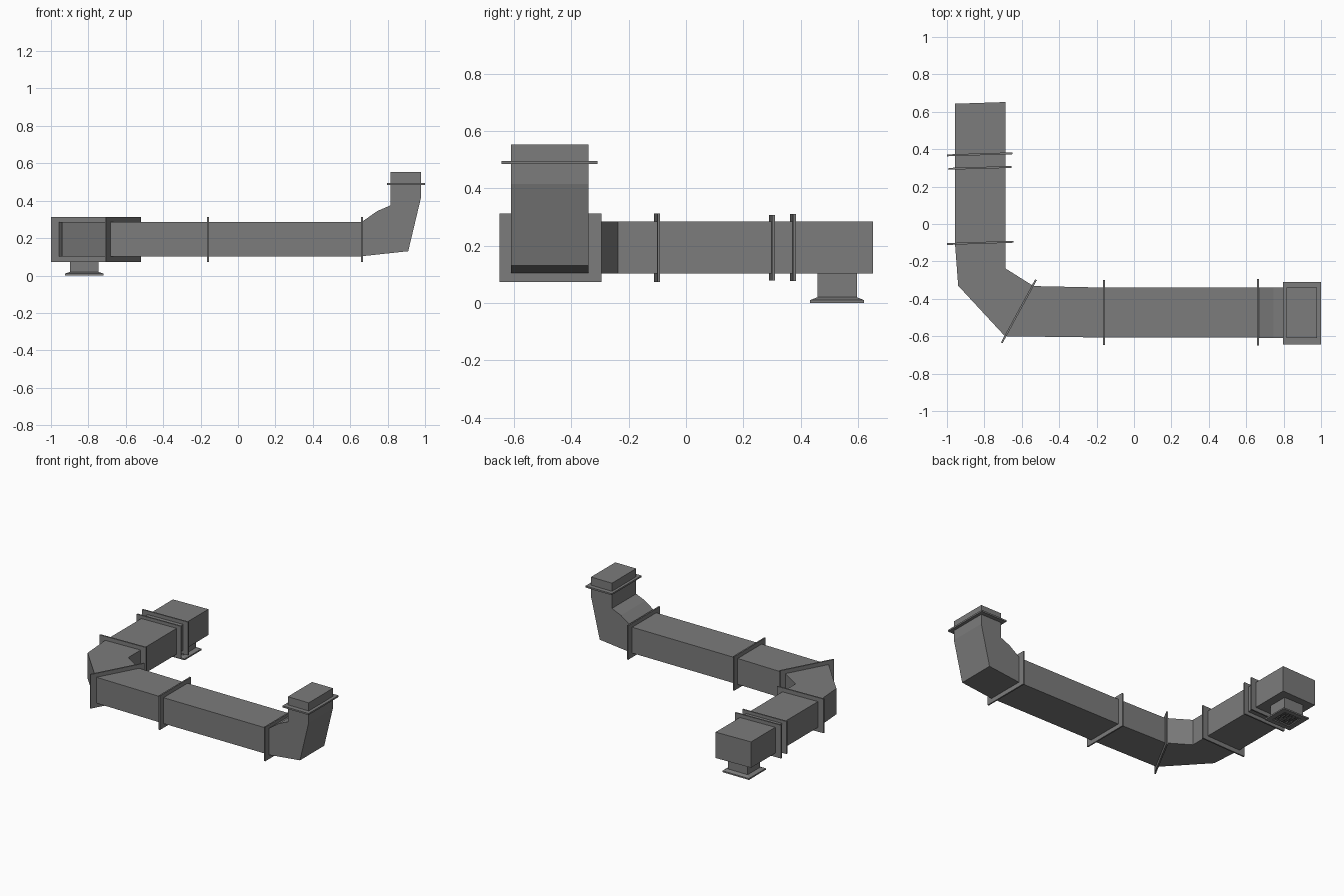
import bpy, bmesh, math
from mathutils import Vector, Matrix

if "Cube" in bpy.data.objects:
    bpy.data.objects.remove(bpy.data.objects["Cube"])

Z0, Z1 = 0.103, 0.285   # duct bottom and top

# dark painted metal for every part
METAL = bpy.data.materials.new("dark_metal")
METAL.diffuse_color = (0.2, 0.2, 0.2, 1)
METAL.use_nodes = True
METAL.node_tree.nodes["Principled BSDF"].inputs["Base Color"].default_value = METAL.diffuse_color


def loft(name, rings, cap_start=True, cap_end=True):
    bm = bmesh.new()
    vs = [[bm.verts.new(p) for p in r] for r in rings]
    n = len(vs[0])
    for a, b in zip(vs, vs[1:]):
        for i in range(n):
            j = (i + 1) % n
            bm.faces.new((a[i], a[j], b[j], b[i]))
    if cap_start:
        bm.faces.new(vs[0])
    if cap_end:
        bm.faces.new(vs[-1])
    bmesh.ops.recalc_face_normals(bm, faces=bm.faces)
    me = bpy.data.meshes.new(name)
    bm.to_mesh(me)
    bm.free()
    me.materials.append(METAL)
    ob = bpy.data.objects.new(name, me)
    bpy.context.collection.objects.link(ob)
    return ob


def rect(x0, x1, y0, y1, z):
    return [(x0, y0, z), (x1, y0, z), (x1, y1, z), (x0, y1, z)]


def box(name, x0, x1, y0, y1, z0, z1):
    return loft(name, [rect(x0, x1, y0, y1, z0), rect(x0, x1, y0, y1, z1)])


# upright flange plate running between two plan points
def flange(name, a, b, z0=0.073, z1=0.313, t=0.01):
    a, b = Vector((*a, 0)), Vector((*b, 0))
    d = (b - a).normalized()
    n = Vector((-d.y, d.x, 0)) * t / 2
    plan = [a - n, b - n, b + n, a + n]
    return loft(name, [[p + Vector((0, 0, z)) for p in plan] for z in (z0, z1)])


# horizontal duct with faceted corner: outer / inner wall points in plan
walls = [((-0.957, 0.643), (-0.687, 0.652)),
         ((-0.957, -0.105), (-0.687, -0.097)),
         ((-0.94, -0.33), (-0.687, -0.238)),
         ((-0.69, -0.6), (-0.537, -0.332)),
         ((-0.16, -0.607), (-0.16, -0.34)),
         ((0.66, -0.607), (0.66, -0.34))]
loft("main_duct", [[(*o, Z0), (*i, Z0), (*i, Z1), (*o, Z1)] for o, i in walls], True, False)

# rising elbow: lower / upper wall points in the front profile
rise = [((0.66, Z0), (0.66, Z1)),
        ((0.91, 0.13), (0.745, 0.345)),
        ((0.978, 0.415), (0.815, 0.375)),
        ((0.978, 0.553), (0.815, 0.553))]
loft("rising_elbow", [[(o[0], -0.61, o[1]), (o[0], -0.34, o[1]),
                       (i[0], -0.34, i[1]), (i[0], -0.61, i[1])] for o, i in rise], False, True)

# joint flanges
flange("flange_straight", (-0.16, -0.648), (-0.16, -0.3))
flange("flange_riser", (0.662, -0.65), (0.662, -0.295))
flange("flange_corner_front", (-0.707, -0.635), (-0.524, -0.298))
flange("flange_corner_back", (-1.0, -0.107), (-0.645, -0.095))
flange("flange_pair_front", (-0.992, 0.295), (-0.656, 0.305), 0.078, 0.307)
flange("flange_pair_back", (-1.0, 0.367), (-0.65, 0.378), 0.076, 0.31)
box("flange_top", 0.796, 1.0, -0.643, -0.309, 0.485, 0.496)

# outlet: neck, sloped skirt, rim and recessed opening in one loft
X, Y = -0.822, 0.527


def sq(hx, hy, z):
    return rect(X - hx, X + hx, Y - hy, Y + hy, z)


loft("vent_outlet", [sq(0.076, 0.069, Z0), sq(0.076, 0.069, 0.02),
                     sq(0.103, 0.094, 0.01), sq(0.103, 0.094, 0.0),
                     sq(0.066, 0.06, 0.0), sq(0.066, 0.06, 0.025)], False, True)

# grille bars across the opening
for k in range(7):
    f = -0.75 + k * 0.25
    cx, cy = X + f * 0.066, Y + f * 0.06
    box("grille_bar_long", cx - 0.003, cx + 0.003, Y - 0.06, Y + 0.06, 0.005, 0.010)
    box("grille_bar_cross", X - 0.066, X + 0.066, cy - 0.003, cy + 0.003, 0.005, 0.010)
